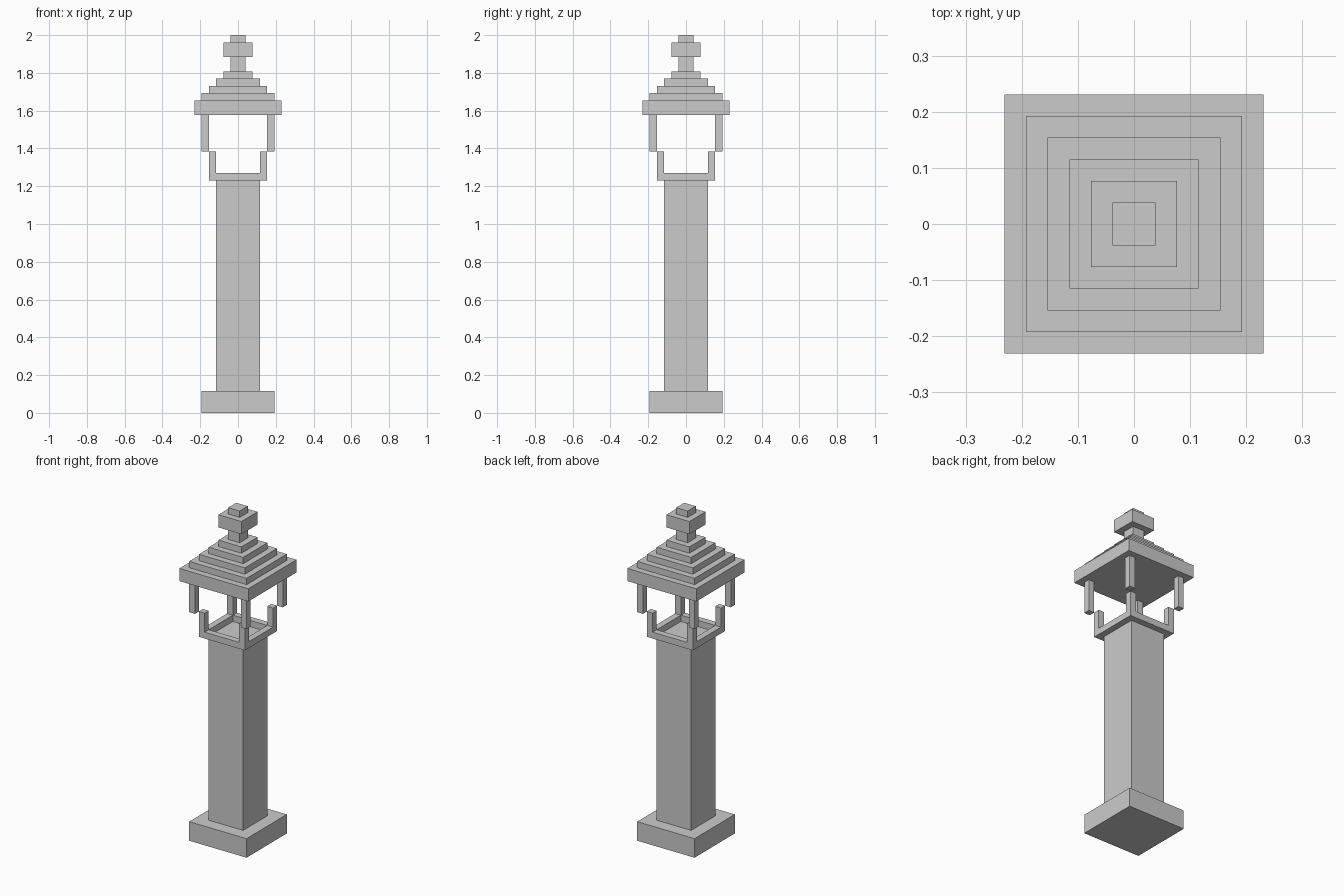
import bpy
import bmesh
from mathutils import Matrix

if "Cube" in bpy.data.objects:
    bpy.data.objects.remove(bpy.data.objects["Cube"])

U = 2 / 52  # the model sits on a block grid, 52 blocks tall
CORNERS = [(-1, -1), (1, -1), (1, 1), (-1, 1)]


def add_object(name, bm):
    bmesh.ops.recalc_face_normals(bm, faces=bm.faces)
    mesh = bpy.data.meshes.new(name)
    bm.to_mesh(mesh)
    bm.free()
    obj = bpy.data.objects.new(name, mesh)
    bpy.context.collection.objects.link(obj)
    return obj


def block(name, half, z0, z1, cx=0, cy=0):
    """Square block, in grid units."""
    bm = bmesh.new()
    size = Matrix.Diagonal((2 * half * U, 2 * half * U, (z1 - z0) * U, 1))
    place = Matrix.Translation((cx * U, cy * U, (z0 + z1) / 2 * U))
    bmesh.ops.create_cube(bm, size=1, matrix=place @ size)
    return add_object(name, bm)


def square_ring(name, outer, inner, z0, z1):
    """Square frame with an open middle, in grid units."""
    bm = bmesh.new()
    section = [(outer, z0), (outer, z1), (inner, z1), (inner, z0)]
    loops = [[bm.verts.new((sx * r * U, sy * r * U, z * U)) for r, z in section]
             for sx, sy in CORNERS]
    for i in range(4):
        a, b = loops[i], loops[(i + 1) % 4]
        for j in range(4):
            k = (j + 1) % 4
            bm.faces.new((a[j], b[j], b[k], a[k]))
    return add_object(name, bm)


# Pedestal
block("base", 5, 0, 3)
block("column", 3, 3, 32)

# Lantern cage: rim around the recessed floor, then stepped corner posts
square_ring("lantern_rim", 4, 3, 32, 33)
for i, (sx, sy) in enumerate(CORNERS, 1):
    block(f"lower_post_{i}", 0.5, 33, 36, 3.5 * sx, 3.5 * sy)
    block(f"upper_post_{i}", 0.5, 36, 41, 4.5 * sx, 4.5 * sy)

# Roof: eaves slab and four shrinking steps
block("roof_eaves", 6, 41, 43)
for i in range(4):
    block(f"roof_step_{i + 1}", 5 - i, 43 + i, 44 + i)

# Finial
block("finial_neck", 1, 47, 49)
block("finial_block", 2, 49, 51)
block("finial_tip", 1, 51, 52)
